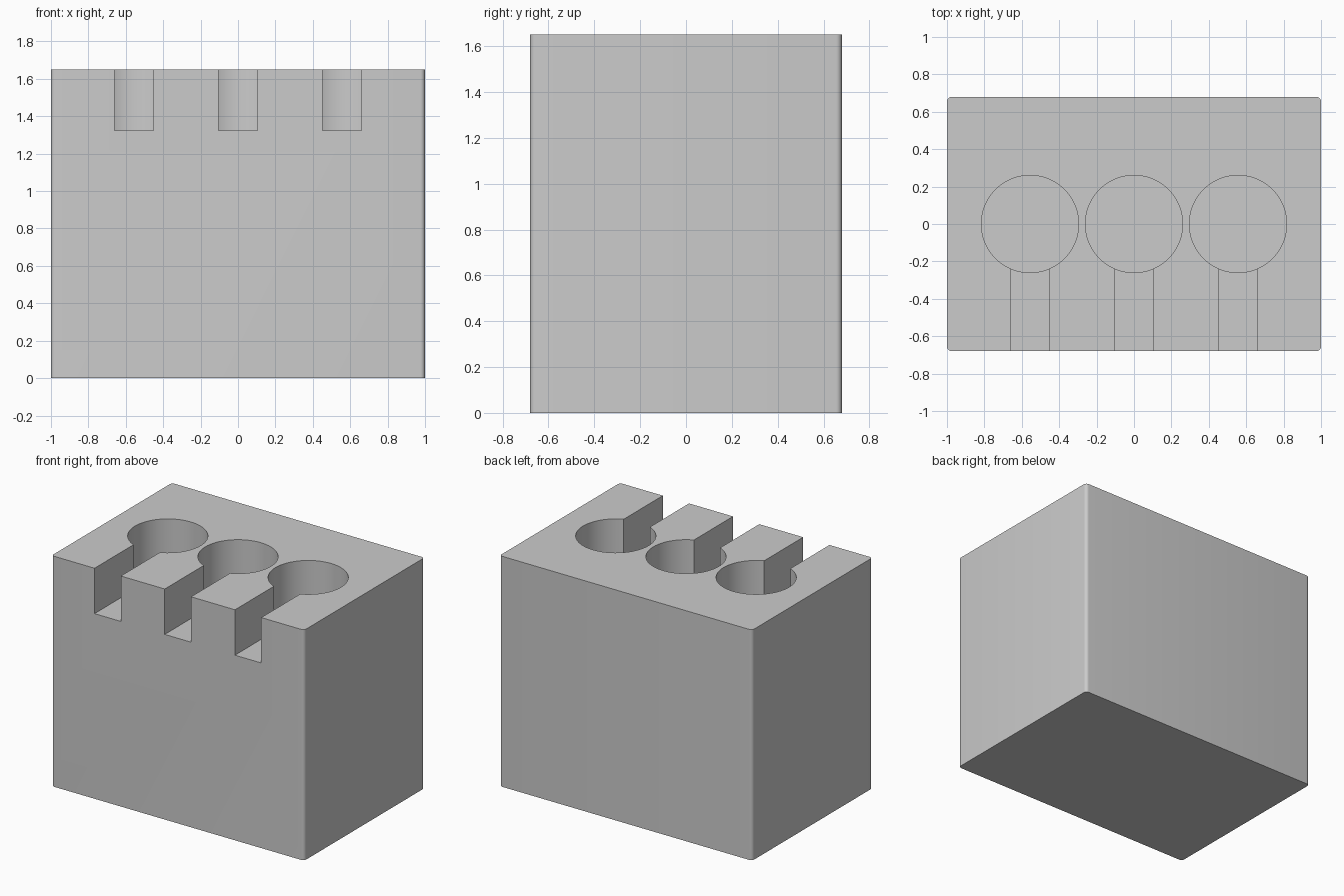
import bpy
import bmesh
import math
from mathutils import Matrix

WIDTH, DEPTH, HEIGHT = 2.0, 1.36, 1.65
CORNER = 0.025
PITCH, HOLE_RADIUS, HOLE_FLOOR = 0.556, 0.26, 0.18
SLOT_WIDTH, SLOT_FLOOR = 0.208, 1.325
ABOVE = HEIGHT + 0.1

default = bpy.data.objects.get("Cube")
if default:
    bpy.data.objects.remove(default, do_unlink=True)

grey = bpy.data.materials.new("light grey")
grey.use_nodes = True
grey.diffuse_color = (0.6, 0.6, 0.6, 1)
grey.node_tree.nodes["Principled BSDF"].inputs["Base Color"].default_value = (0.6, 0.6, 0.6, 1)


def make_object(name, bm):
    mesh = bpy.data.meshes.new(name)
    bm.to_mesh(mesh)
    bm.free()
    mesh.materials.append(grey)
    obj = bpy.data.objects.new(name, mesh)
    bpy.context.collection.objects.link(obj)
    return obj


def box(x0, x1, y0, y1, z0, z1):
    bm = bmesh.new()
    place = Matrix.Translation(((x0 + x1) / 2, (y0 + y1) / 2, (z0 + z1) / 2))
    size = Matrix.Diagonal((x1 - x0, y1 - y0, z1 - z0, 1))
    bmesh.ops.create_cube(bm, size=1, matrix=place @ size)
    return bm


def cylinder(x, radius, z0, z1):
    bm = bmesh.new()
    bmesh.ops.create_cone(bm, cap_ends=True, segments=96, radius1=radius, radius2=radius,
                          depth=z1 - z0, matrix=Matrix.Translation((x, 0, (z0 + z1) / 2)))
    return bm


def cut(target, cutter):
    cutter.hide_render = True
    mod = target.modifiers.new("cut", 'BOOLEAN')
    mod.operation = 'DIFFERENCE'
    mod.solver = 'EXACT'
    mod.object = cutter
    bpy.ops.object.modifier_apply(modifier=mod.name)
    bpy.data.objects.remove(cutter, do_unlink=True)


# Solid block with rounded upright edges
bm = box(-WIDTH / 2, WIDTH / 2, -DEPTH / 2, DEPTH / 2, 0, HEIGHT)
upright = [e for e in bm.edges if abs(e.verts[0].co.z - e.verts[1].co.z) > 1]
bmesh.ops.bevel(bm, geom=upright, offset=CORNER, segments=6, profile=0.5, affect='EDGES')
block = make_object("holder_block", bm)
bpy.ops.object.select_all(action='DESELECT')
block.select_set(True)
bpy.context.view_layer.objects.active = block

# Three round sockets, each with a shallower slot open to the front
for i in (-1, 0, 1):
    x = i * PITCH
    cut(block, make_object("socket_cutter", cylinder(x, HOLE_RADIUS, HOLE_FLOOR, ABOVE)))
    cut(block, make_object("slot_cutter", box(x - SLOT_WIDTH / 2, x + SLOT_WIDTH / 2,
                                              -DEPTH, 0, SLOT_FLOOR, ABOVE)))

bpy.ops.object.shade_smooth_by_angle(angle=math.radians(30))
